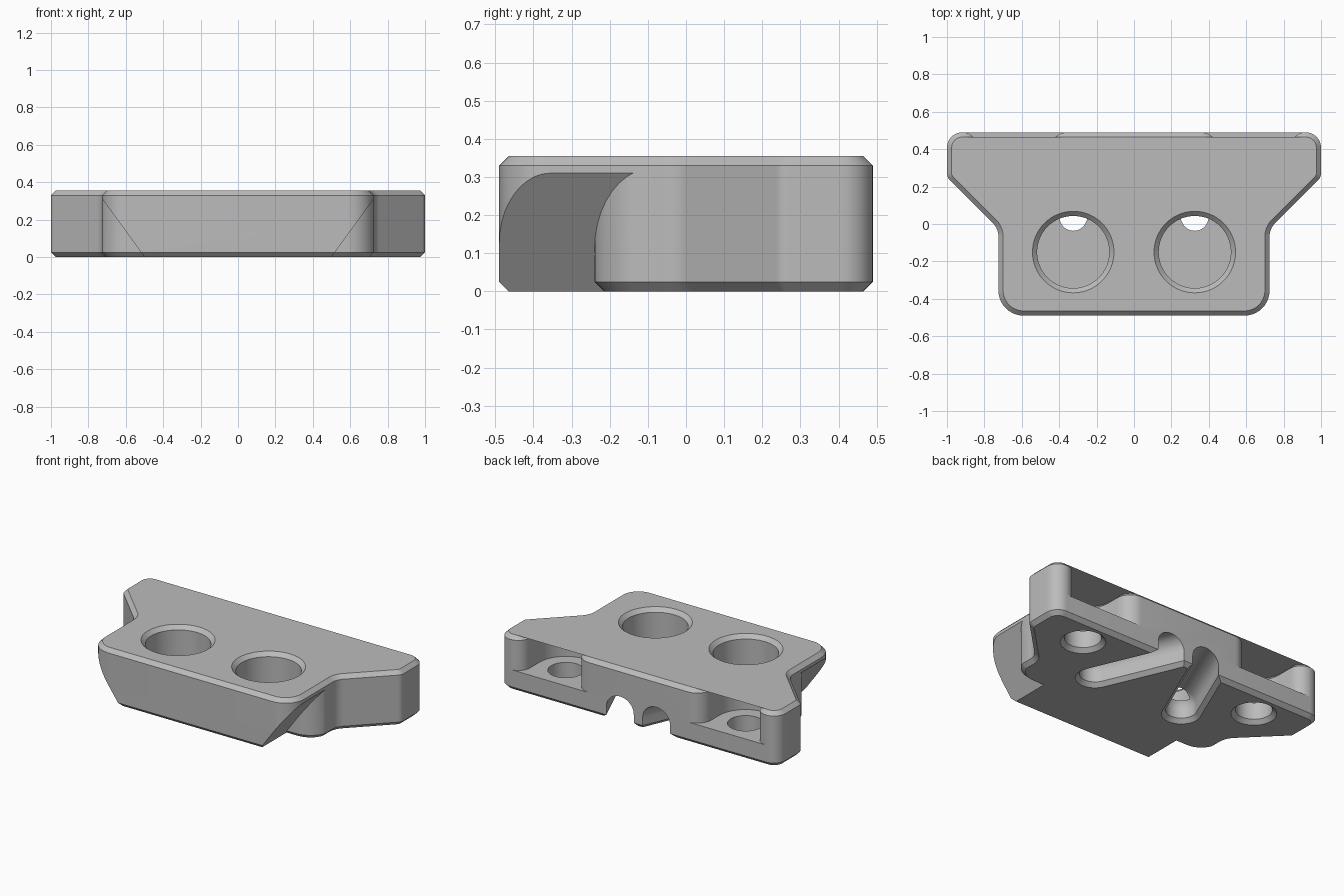
import bpy, bmesh
from math import pi, sin, cos, tan, atan2
from mathutils import Vector

if "Cube" in bpy.data.objects:
    bpy.data.objects.remove(bpy.data.objects["Cube"])

H, FLOOR, CH = 0.355, 0.135, 0.025   # height, recess floor, chamfer

grey = bpy.data.materials.new("plain_grey")
grey.use_nodes = True
grey.diffuse_color = (0.5, 0.5, 0.5, 1)
grey.node_tree.nodes["Principled BSDF"].inputs["Base Color"].default_value = (0.5, 0.5, 0.5, 1)


def rounded(corners, steps=10):
    """Outline through (x, y, radius) corners, with arcs at the corners."""
    pts = []
    n = len(corners)
    for i, (x, y, r) in enumerate(corners):
        p = Vector((x, y))
        if r == 0:
            pts.append(p)
            continue
        a = (Vector(corners[i - 1][:2]) - p).normalized()
        b = (Vector(corners[(i + 1) % n][:2]) - p).normalized()
        half = a.angle(b) / 2
        centre = p + (a + b).normalized() * (r / sin(half))
        start = p + a * (r / tan(half)) - centre
        end = p + b * (r / tan(half)) - centre
        sweep = start.angle_signed(end)
        for k in range(steps + 1):
            t = -sweep * k / steps
            pts.append(centre + Vector((start.x * cos(t) - start.y * sin(t),
                                        start.x * sin(t) + start.y * cos(t))))
    return pts


def offset(pts, d):
    """Move a counter-clockwise outline outwards by d."""
    out = []
    for i, p in enumerate(pts):
        e1 = (p - pts[i - 1]).normalized()
        e2 = (pts[(i + 1) % len(pts)] - p).normalized()
        n1, n2 = Vector((e1.y, -e1.x)), Vector((e2.y, -e2.x))
        out.append(p + (n1 + n2) * (d / (1 + n1.dot(n2))))
    return out


def circle(x, y, r, n=64):
    return [Vector((x + r * cos(2 * pi * k / n), y + r * sin(2 * pi * k / n))) for k in range(n)]


def slot(a, b, r, n=16):
    """Round-ended slot outline from a to b."""
    d = b - a
    ang = atan2(d.y, d.x)
    pts = []
    for c, s in ((b, ang - pi / 2), (a, ang + pi / 2)):
        pts += [c + Vector((cos(s + pi * k / n), sin(s + pi * k / n))) * r for k in range(n + 1)]
    return pts


def loft(name, rings, side=1, plane=None):
    """Solid skinned through (outline, z) rings, optionally trimmed by a plane."""
    bm = bmesh.new()
    rows = [[bm.verts.new((p.x * side, p.y, z)) for p in pts] for pts, z in rings]
    n = len(rows[0])
    for lo, hi in zip(rows, rows[1:]):
        for i in range(n):
            j = (i + 1) % n
            bm.faces.new((lo[i], lo[j], hi[j], hi[i]))
    bm.faces.new(rows[0][::-1])
    bm.faces.new(rows[-1])
    if plane:
        co, no = plane
        cut = bmesh.ops.bisect_plane(bm, geom=bm.verts[:] + bm.edges[:] + bm.faces[:], dist=1e-6,
                                     plane_co=co, plane_no=no, clear_outer=True)
        edges = [e for e in bm.edges if e.is_boundary]
        bmesh.ops.holes_fill(bm, edges=edges, sides=0)
    bmesh.ops.recalc_face_normals(bm, faces=bm.faces)
    me = bpy.data.meshes.new(name)
    bm.to_mesh(me)
    bm.free()
    me.materials.append(grey)
    ob = bpy.data.objects.new(name, me)
    bpy.context.collection.objects.link(ob)
    return ob


def combine(ob, other, operation):
    """Apply a boolean and remove the helper."""
    bpy.context.view_layer.objects.active = ob
    mod = ob.modifiers.new("bool", "BOOLEAN")
    mod.solver = "EXACT"
    mod.operation = operation
    mod.object = other
    other.hide_render = True
    bpy.ops.object.modifier_apply(modifier=mod.name)
    bpy.data.objects.remove(other)


def mirrored(half):
    return half + [(-x, y, r) for x, y, r in reversed(half)]


# Base plate and the upper block with two open round recesses at the back
sides = [(0.725, -0.49, 0.135), (0.725, -0.025, 0.1), (1, 0.25, 0.05), (1, 0.49, 0.082)]
recess = [(0.835, 0.49, 0.082), (0.835, 0.12, 0.189), (0.455, 0.12, 0.189), (0.455, 0.49, 0.1)]
base = rounded(mirrored(sides))
upper = rounded(mirrored(sides + recess))
body = loft("mounting_block", [(offset(base, -CH), 0), (base, CH), (base, FLOOR)])
block = loft("upper_block", [(upper, FLOOR), (upper, H - CH), (offset(upper, -CH), H)])
combine(body, block, "UNION")

for s in (1, -1):
    # Sloped undercut on the front corner, leaving a rounded boss behind it
    region = rounded([(0.3, -0.6, 0), (1.2, -0.6, 0), (1.2, -0.07, 0), (0.735, -0.07, 0),
                      (0.735, -0.24, 0.155), (0.3, -0.24, 0)])
    wedge = loft("corner_cutter", [(offset(region, 3 * CH), -2 * CH), (region, CH), (region, H + 0.1)],
                 s, ((0.725 * s, 0, 0.31), (-0.31 * s, 0, 0.225)))
    combine(body, wedge, "DIFFERENCE")

    # Large blind hole with chamfered rim
    hole = [(0.193, FLOOR - 0.003), (0.193, H - CH), (0.228, H + 0.01)]
    combine(body, loft("hole_cutter", [(circle(0.325, -0.15, r), z) for r, z in hole], s), "DIFFERENCE")

    # Screw hole, chamfered underneath
    screw = [(0.142, -0.01), (0.107, CH), (0.107, FLOOR + 0.05)]
    combine(body, loft("screw_cutter", [(circle(0.645, 0.31, r), z) for r, z in screw], s), "DIFFERENCE")

    # Arched groove below, running from the blind hole out through the back
    a = Vector((0.325, 0.037))
    b = a + Vector((-0.195, 0.453)) * 1.6
    rad, spring = 0.09, 0.08
    arch = [(rad + 0.035, -0.01), (rad, CH)]
    arch += [(rad * cos(t * pi / 20), spring + rad * sin(t * pi / 20)) for t in range(10)]
    arch.append((0.002, spring + rad))
    combine(body, loft("groove_cutter", [(slot(a, b, r), z) for r, z in arch], s), "DIFFERENCE")

# Smooth round walls, sharp edges
bpy.ops.object.select_all(action="DESELECT")
body.select_set(True)
bpy.context.view_layer.objects.active = body
bpy.ops.object.shade_smooth_by_angle(angle=pi / 6)
